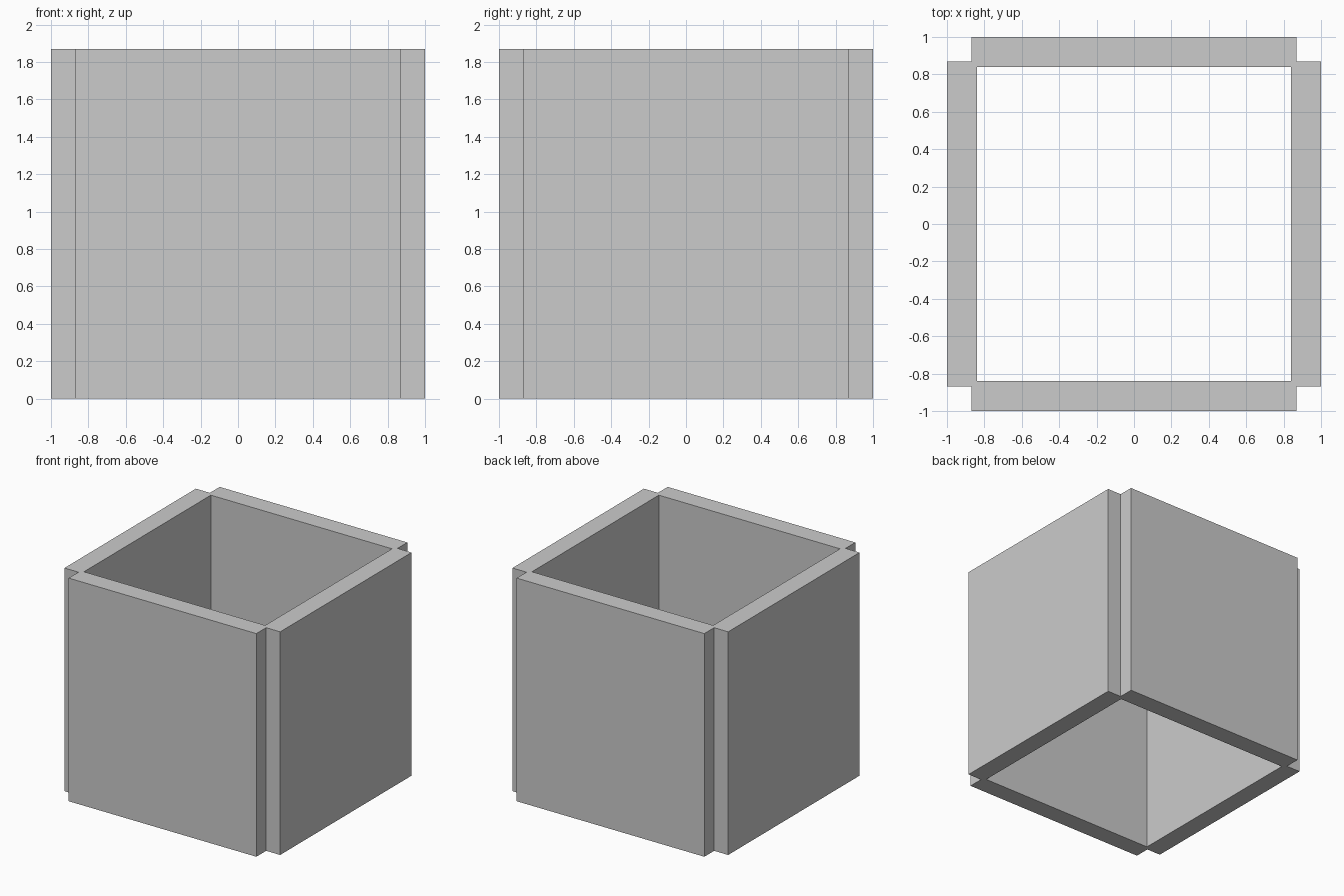
import bpy, bmesh
from math import pi
from mathutils import Matrix, Vector

if "Cube" in bpy.data.objects:
    bpy.data.objects.remove(bpy.data.objects["Cube"])

OUTER, NOTCH, INNER, HEIGHT = 1.0, 0.87, 0.84, 1.87

# Footprint of one wall, from its notched corners to the inner opening
profile = [(-NOTCH, -NOTCH), (-NOTCH, -OUTER), (NOTCH, -OUTER),
           (NOTCH, -NOTCH), (INNER, -INNER), (-INNER, -INNER)]

# Four walls around the open centre, welded at the corners
bm = bmesh.new()
for k in range(4):
    turn = Matrix.Rotation(k * pi / 2, 3, 'Z')
    bm.faces.new([bm.verts.new(turn @ Vector((x, y, 0))) for x, y in profile])
bmesh.ops.remove_doubles(bm, verts=bm.verts[:], dist=0.001)

# Raise the footprint into a square tube, open at both ends
result = bmesh.ops.extrude_face_region(bm, geom=bm.faces[:])
top = [g for g in result["geom"] if isinstance(g, bmesh.types.BMVert)]
bmesh.ops.translate(bm, verts=top, vec=(0, 0, HEIGHT))
bmesh.ops.recalc_face_normals(bm, faces=bm.faces[:])

mesh = bpy.data.meshes.new("open_box_walls")
bm.to_mesh(mesh)
bm.free()
bpy.context.collection.objects.link(bpy.data.objects.new("open_box_walls", mesh))
